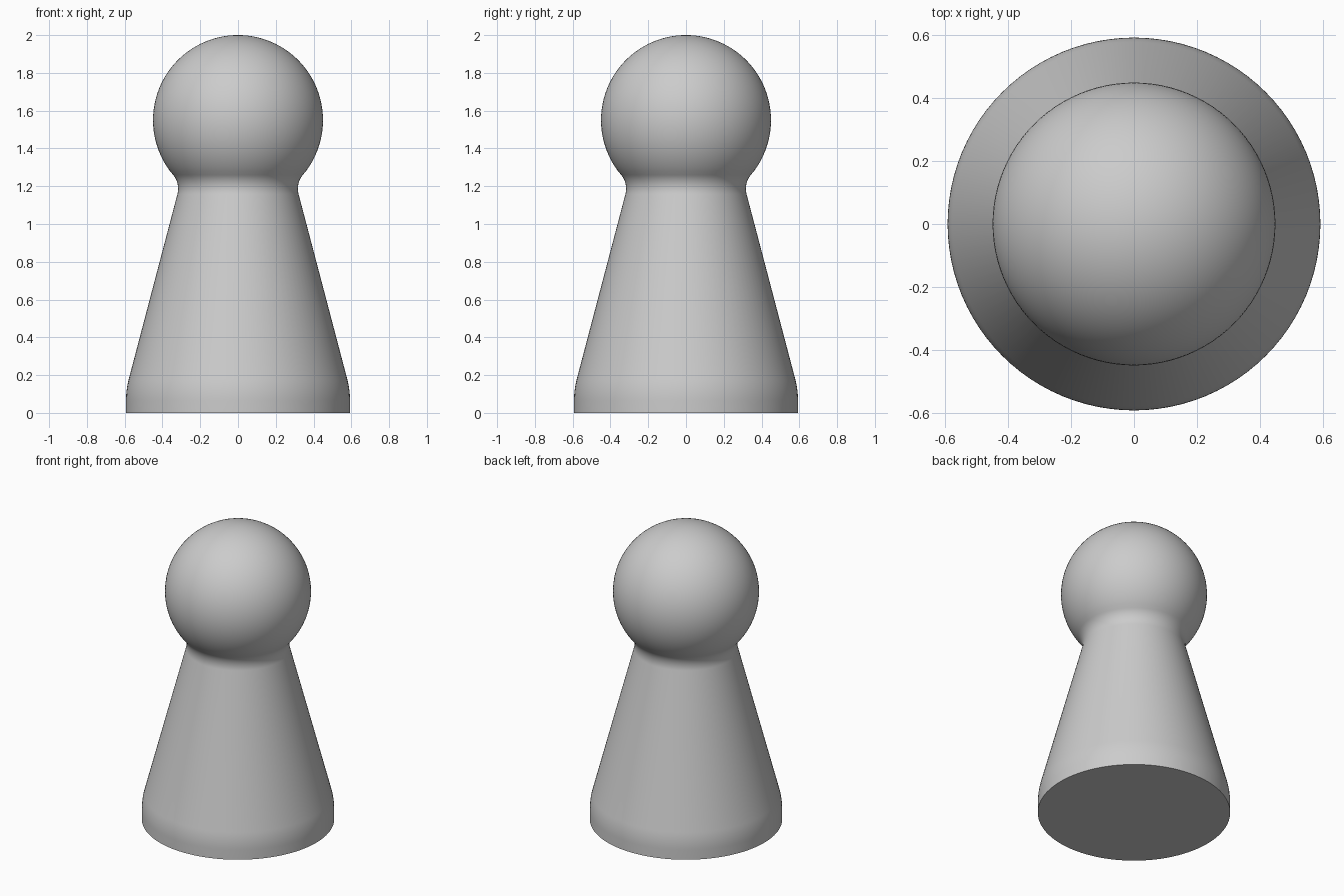
import bpy, bmesh, math

if "Cube" in bpy.data.objects:
    bpy.data.objects.remove(bpy.data.objects["Cube"])

SEGMENTS = 96


def arc(cx, cz, r, a0, a1, n):
    """Points (radius, height) along an arc, angles in degrees."""
    angles = [math.radians(a0 + (a1 - a0) * i / n) for i in range(n + 1)]
    return [(cx + r * math.cos(a), cz + r * math.sin(a)) for a in angles]


slope = 14.8     # lean of the body wall
contact = 40.1   # where the neck fillet meets the head

profile = [(0, 0), (0.593, 0)]
profile += arc(0.143, 0.065, 0.45, 0, slope, 8)                       # rounded foot
profile += arc(0.431, 1.187, 0.114, 180 + slope, 180 - contact, 12)   # neck fillet
profile += arc(0, 1.55, 0.45, -contact, 90, 40)[1:-1]                 # round head
profile += [(0, 2)]

# Turn the profile around the vertical axis
bm = bmesh.new()
verts = [bm.verts.new((r, 0, z)) for r, z in profile]
edges = [bm.edges.new(pair) for pair in zip(verts, verts[1:])]
bmesh.ops.spin(bm, geom=verts + edges, cent=(0, 0, 0), axis=(0, 0, 1),
               angle=math.tau, steps=SEGMENTS, use_duplicate=False)
bmesh.ops.remove_doubles(bm, verts=bm.verts, dist=0.0005)
bmesh.ops.recalc_face_normals(bm, faces=bm.faces)
mesh = bpy.data.meshes.new("game_pawn")
bm.to_mesh(mesh)
bm.free()

pawn = bpy.data.objects.new("game_pawn", mesh)
bpy.context.collection.objects.link(pawn)

grey = bpy.data.materials.new("light_grey")
grey.diffuse_color = (0.6, 0.6, 0.6, 1)
grey.use_nodes = True
grey.node_tree.nodes["Principled BSDF"].inputs["Base Color"].default_value = grey.diffuse_color
mesh.materials.append(grey)

# Smooth wall, sharp rim around the underside
bpy.context.view_layer.objects.active = pawn
pawn.select_set(True)
bpy.ops.object.shade_smooth_by_angle(angle=math.radians(40))
